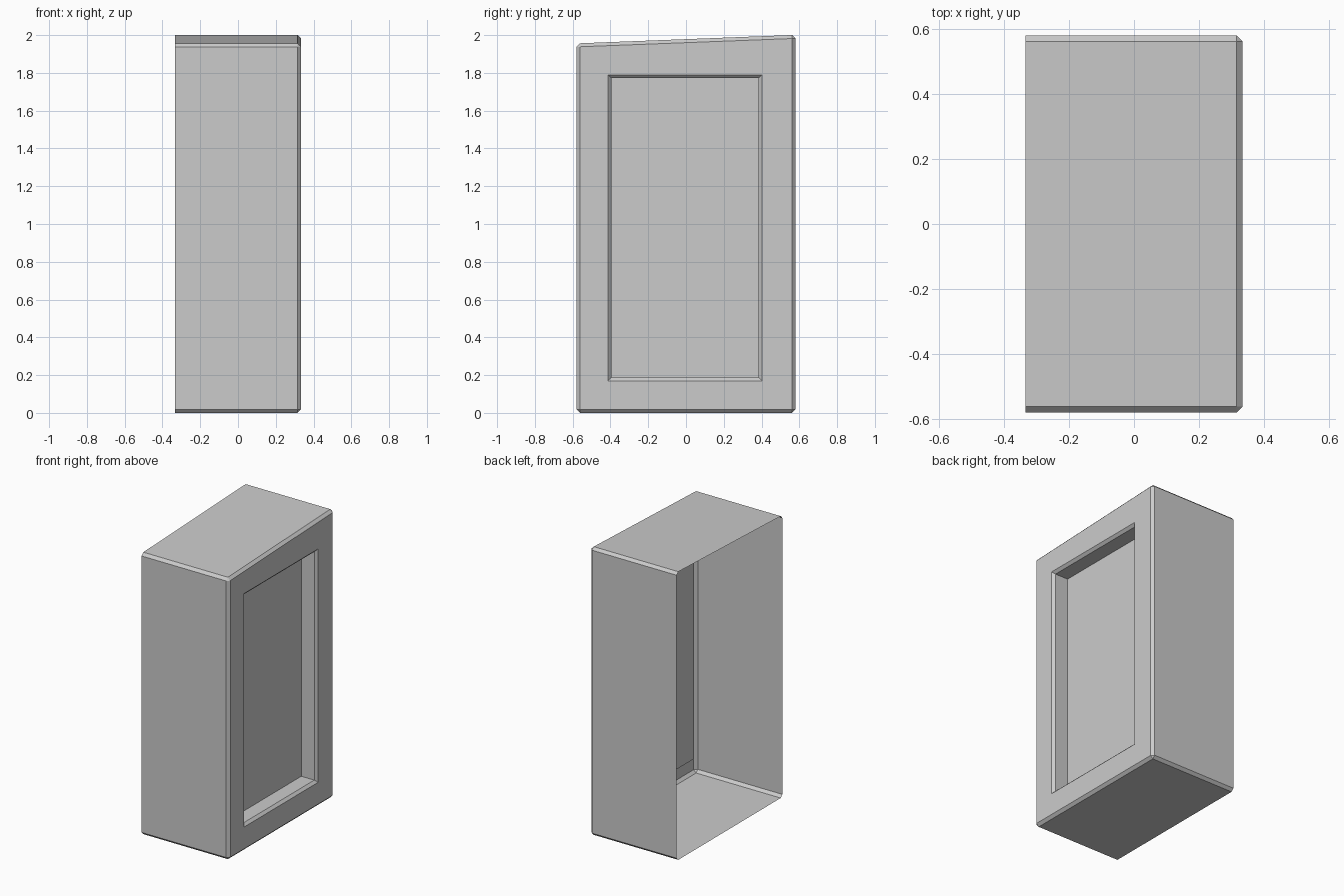
import bpy, bmesh, math

if "Cube" in bpy.data.objects:
    bpy.data.objects.remove(bpy.data.objects["Cube"])

HX, BEV = 0.334, 0.0185
bm = bmesh.new()

def ring(x, pts):
    return [bm.verts.new((x, y, z)) for y, z in pts]

def rect(y0, y1, z0, z1):
    return [(y0, z0), (y1, z0), (y1, z1), (y0, z1)]

def skin(a, b):
    for i in range(4):
        j = (i + 1) % 4
        bm.faces.new((a[i], a[j], b[j], b[i]))

# Shell: sloped-top box, left open on -x
profile = [(-0.58, 0), (0.58, 0), (0.58, 2.001), (-0.58, 1.956)]
back, front = ring(-HX, profile), ring(HX, profile)
skin(back, front)
bm.faces.new(front)
edges = [e for e in bm.edges if not e.is_boundary]
bmesh.ops.bevel(bm, geom=edges, offset=BEV, segments=1, profile=0.5, affect='EDGES')

# Take the side face's corners in profile order, then open it
side = max(bm.faces, key=lambda f: f.calc_center_median().x)
corners = sorted(side.verts, key=lambda v: math.atan2(v.co.z - 1, v.co.y))
corners = corners[:2] + corners[2:]
bmesh.ops.delete(bm, geom=[side], context='FACES_ONLY')

# Frame, chamfered rim, recess walls and recessed panel
y0, y1, z0, z1 = -0.413, 0.402, 0.17, 1.79
b = 0.0175
outer = ring(HX, rect(y0, y1, z0, z1))
inner_pts = rect(y0 + b, y1 - b, z0 + b, z1 - b)
lip = ring(HX - b, inner_pts)
floor = ring(HX - 0.117, inner_pts)
skin(corners, outer)
skin(outer, lip)
skin(lip, floor)
panel = bm.faces.new(floor)

# Consistent outward normals
bmesh.ops.recalc_face_normals(bm, faces=bm.faces[:])
if panel.normal.x < 0:
    bmesh.ops.reverse_faces(bm, faces=bm.faces[:])

# Merge the coplanar frame seams' doubles
bmesh.ops.remove_doubles(bm, verts=bm.verts[:], dist=1e-5)
mesh = bpy.data.meshes.new("recessed_shell")
bm.to_mesh(mesh)
bm.free()
obj = bpy.data.objects.new("recessed_shell", mesh)
bpy.context.collection.objects.link(obj)
